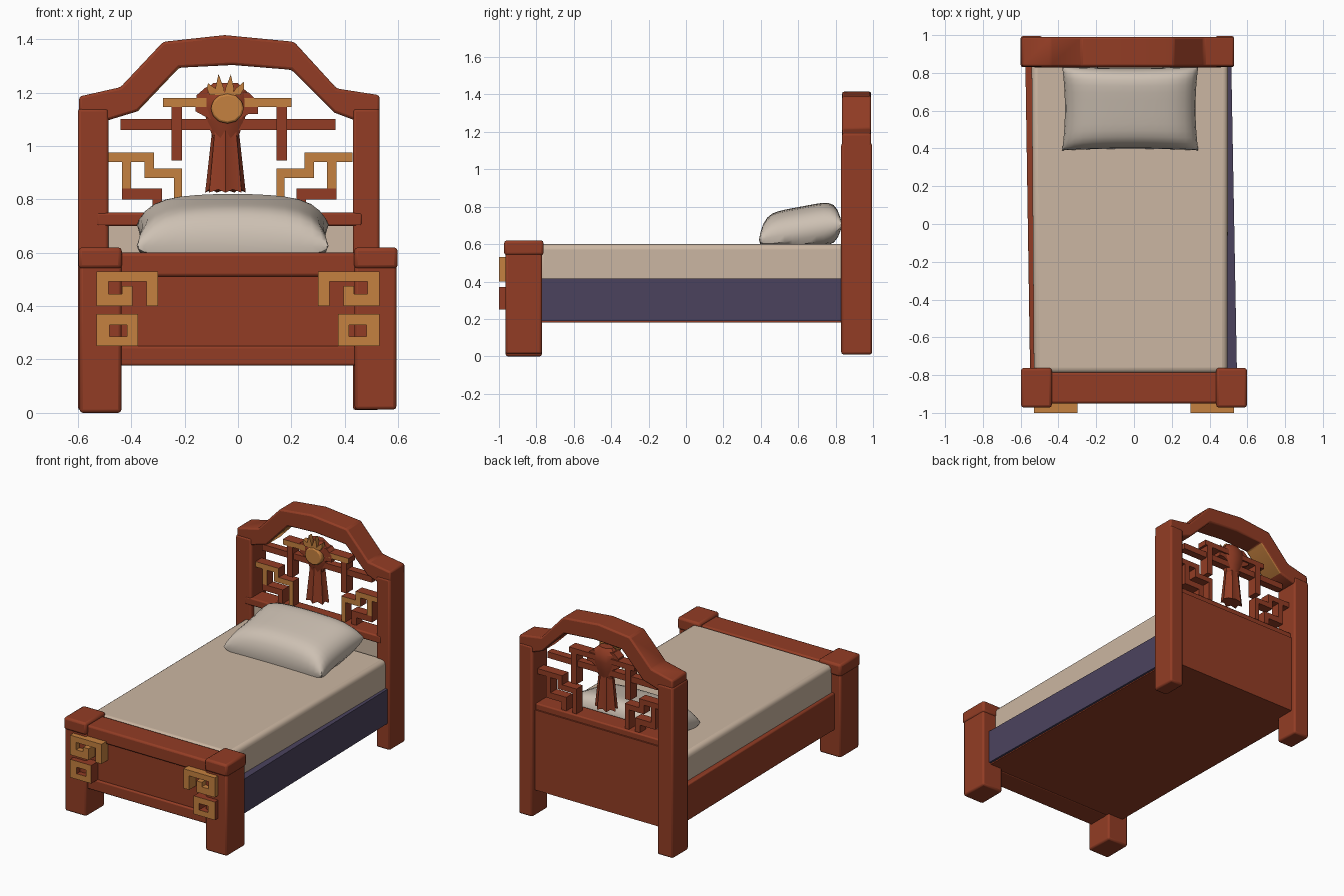
import bpy, bmesh, math
from mathutils import Vector

if "Cube" in bpy.data.objects:
    bpy.data.objects.remove(bpy.data.objects["Cube"])


def material(name, rgb):
    m = bpy.data.materials.new(name)
    m.diffuse_color = (*rgb, 1)
    m.use_nodes = True
    m.node_tree.nodes["Principled BSDF"].inputs["Base Color"].default_value = m.diffuse_color
    return m


RED = material("red wood", (0.29, 0.046, 0.018))
GOLD = material("gold paint", (0.56, 0.22, 0.05))
CREAM = material("cream sheet", (0.60, 0.47, 0.36))
PILLOW = material("pale pillow", (0.61, 0.53, 0.45))
NAVY = material("navy cloth", (0.07, 0.055, 0.11))


def finish(name, bm, mats, bevel=0.0, seg=2, rule=None):
    """Turn a bmesh into an object; rule(face) says which faces use the second colour."""
    bmesh.ops.recalc_face_normals(bm, faces=bm.faces)
    if rule:
        for f in bm.faces:
            f.material_index = int(rule(f))
    me = bpy.data.meshes.new(name)
    bm.to_mesh(me)
    bm.free()
    ob = bpy.data.objects.new(name, me)
    bpy.context.collection.objects.link(ob)
    for m in mats:
        me.materials.append(m)
    if bevel:
        b = ob.modifiers.new("Bevel", "BEVEL")
        b.width, b.segments = bevel, seg
    bpy.ops.object.select_all(action="DESELECT")
    ob.select_set(True)
    bpy.context.view_layer.objects.active = ob
    bpy.ops.object.shade_smooth_by_angle(angle=math.radians(35))
    return ob


def add_prism(bm, pts, a, b, axis):
    """Extrude a 2D outline along y (points are x,z) or z (points are x,y)."""
    def put(p, t):
        return (p[0], t, p[1]) if axis == "y" else (p[0], p[1], t)
    f = bm.faces.new([bm.verts.new(put(p, a)) for p in pts])
    r = bmesh.ops.extrude_face_region(bm, geom=[f])
    move = Vector((0, b - a, 0)) if axis == "y" else Vector((0, 0, b - a))
    bmesh.ops.translate(bm, vec=move, verts=[v for v in r["geom"] if isinstance(v, bmesh.types.BMVert)])


def prism(name, pts, a, b, mat, axis="y", bevel=0.0, seg=2, rule=None, second=None):
    bm = bmesh.new()
    add_prism(bm, pts, a, b, axis)
    return finish(name, bm, [mat, second] if second else [mat], bevel, seg, rule)


def bars(name, rects, y0, y1, mat, front=None, bevel=0.0):
    """Boxes given as x0, x1, z0, z1; optional other colour on front faces."""
    bm = bmesh.new()
    for x0, x1, z0, z1 in rects:
        add_prism(bm, [(x0, z0), (x1, z0), (x1, z1), (x0, z1)], y0, y1, "y")
    rule = (lambda f: f.normal.y < -0.5) if front else None
    return finish(name, bm, [mat, front] if front else [mat], bevel, 2, rule)


def mirror(rects, c):
    return [(2 * c - x1, 2 * c - x0, z0, z1) for x0, x1, z0, z1 in rects]


def loft(name, rings, sides, cx, cy, mat, pleat=0.0, flat=0.6):
    """Stacked rings of (z, radius); pleat makes alternate corners sink in."""
    bm = bmesh.new()
    loops = []
    for z, r in rings:
        loop = []
        for i in range(sides):
            a = 2 * math.pi * (i + 0.5) / sides
            k = r * (1 - pleat * (i % 2))
            loop.append(bm.verts.new((cx + k * math.cos(a), cy + flat * k * math.sin(a),
                                      z + pleat * 0.06 * (i % 2))))
        loops.append(loop)
    for lo, hi in zip(loops, loops[1:]):
        for i in range(sides):
            j = (i + 1) % sides
            bm.faces.new((lo[i], lo[j], hi[j], hi[i]))
    bm.faces.new(loops[0])
    bm.faces.new(loops[-1])
    return finish(name, bm, [mat])


# Headboard: posts, arch (gold under its left slope), back panel and shelf rail
bars("headboard_post_left", [(-0.6, -0.485, 0.01, 1.14)], 0.83, 0.995, RED, bevel=0.012)
bars("headboard_post_right", [(0.43, 0.53, 0.01, 1.14)], 0.83, 0.995, RED, bevel=0.012)
arch = [(-0.595, 1.09), (-0.595, 1.185), (-0.44, 1.22), (-0.28, 1.39), (-0.05, 1.415), (0.21, 1.39),
        (0.37, 1.215), (0.53, 1.19), (0.53, 1.09), (0.44, 1.095), (0.36, 1.125), (0.2, 1.285),
        (-0.02, 1.303), (-0.22, 1.293), (-0.375, 1.13), (-0.49, 1.095)]
prism("headboard_arch", arch, 0.835, 0.99, RED, bevel=0.01, second=GOLD,
      rule=lambda f: f.normal.z < -0.3 and -0.4 < f.calc_center_median().x < -0.2)
bars("headboard_panel", [(-0.5, 0.45, 0.18, 0.71)], 0.87, 0.965, RED)
bars("headboard_lining", [(-0.487, 0.432, 0.55, 0.70)], 0.862, 0.87, CREAM)
bars("headboard_rail", [(-0.53, 0.465, 0.70, 0.75)], 0.828, 0.955, RED, bevel=0.008)

# Headboard lattice, mirrored about the headboard's own middle
MID = -0.033
step_gold = [(-0.495, -0.315, 0.94, 0.975), (-0.35, -0.315, 0.915, 0.94), (-0.35, -0.21, 0.88, 0.915),
             (-0.24, -0.21, 0.75, 0.88), (-0.435, -0.40, 0.84, 0.94)]
step_red = [(-0.435, -0.285, 0.80, 0.84), (-0.32, -0.285, 0.745, 0.80)]
hanger = [(-0.25, -0.21, 0.945, 1.145)]
for side, turn in (("left", lambda r: r), ("right", lambda r: mirror(r, MID))):
    bars("gold_step_fret_" + side, turn(step_gold), 0.875, 0.94, RED, GOLD)
    bars("red_step_fret_" + side, turn(step_red), 0.875, 0.94, RED)
    bars("lattice_hanger_" + side, turn(hanger), 0.87, 0.94, RED)
bars("lattice_top_bar", [(-0.28, 0.2, 1.145, 1.18)], 0.87, 0.94, RED, GOLD)
bars("lattice_cross_bar", [(-0.44, 0.365, 1.06, 1.10)], 0.88, 0.93, RED)

# Tassel ornament: pleated skirt, body, shoulders, gold disc and crown
CX, CY = -0.047, 0.9
loft("tassel_skirt", [(0.825, 0.078), (0.93, 0.066), (1.07, 0.05)], 14, CX, CY, RED, pleat=0.2, flat=0.7)
loft("tassel_body", [(1.03, 0.05), (1.09, 0.075), (1.15, 0.092), (1.20, 0.09), (1.235, 0.05)], 8, CX, CY, RED,
     flat=0.62)
prism("tassel_shoulders", [(-0.16, 1.13), (-0.105, 1.10), (0.01, 1.10), (0.04, 1.12), (0.075, 1.12),
                           (0.075, 1.165), (0.04, 1.20), (-0.12, 1.22), (-0.155, 1.19)], 0.87, 0.93, RED)
disc = [(-0.04 + 0.062 * math.cos(i * math.pi / 6), 1.14 + 0.056 * math.sin(i * math.pi / 6)) for i in range(12)]
prism("gold_disc", disc, 0.838, 0.88, GOLD, bevel=0.008)
bm = bmesh.new()
for x, lean, top in ((-0.09, -0.022, 1.235), (-0.065, -0.008, 1.27), (-0.035, 0.008, 1.268), (-0.008, 0.03, 1.24)):
    add_prism(bm, [(x - 0.016, 1.19), (x + 0.016, 1.19), (x + 0.016 + lean / 2, 1.215), (x + lean, top),
                   (x - 0.016 + lean / 2, 1.215)], 0.845, 0.875, "y")
finish("gold_crown", bm, [GOLD])

# Footboard: chunky posts with caps, rails and a recessed panel
for side, s, base in (("left", -1, 0.0), ("right", 1, 0.012)):
    x0, x1 = sorted((s * 0.437, s * 0.593))
    bars("footboard_post_" + side, [(x0, x1, base, 0.56)], -0.965, -0.77, RED, bevel=0.012)
    x0, x1 = sorted((s * 0.435, s * 0.598))
    bars("footboard_post_cap_" + side, [(x0, x1, 0.54, 0.62)], -0.972, -0.762, RED, bevel=0.014)
bars("footboard_top_rail", [(-0.45, 0.45, 0.51, 0.60)], -0.95, -0.785, RED, bevel=0.012)
bars("footboard_bottom_rail", [(-0.45, 0.45, 0.177, 0.25)], -0.945, -0.79, RED, bevel=0.008)
bars("footboard_panel", [(-0.45, 0.45, 0.24, 0.52)], -0.93, -0.80, RED)

# Gold key frets on the footboard
spiral = [(-0.53, -0.30, 0.493, 0.53), (-0.53, -0.485, 0.445, 0.493), (-0.53, -0.395, 0.40, 0.445),
          (-0.435, -0.395, 0.445, 0.475), (-0.342, -0.30, 0.40, 0.493)]
ring = [(-0.53, -0.375, 0.33, 0.37), (-0.53, -0.375, 0.25, 0.287), (-0.53, -0.482, 0.287, 0.33),
        (-0.415, -0.375, 0.287, 0.33)]
for side, turn in (("left", lambda r: r), ("right", lambda r: mirror(r, 0))):
    bars("key_fret_" + side, turn(spiral), -1.0, -0.92, GOLD)
    bars("square_fret_" + side, turn(ring), -1.0, -0.92, RED, GOLD)

# Bed base: underside board, red left rail and navy right side
prism("base_board", [(-0.55, -0.8), (0.53, -0.8), (0.5, 0.88), (-0.56, 0.88)], 0.18, 0.40, RED, "z")
prism("side_rail_left", [(-0.55, -0.79), (-0.52, -0.79), (-0.53, 0.85), (-0.575, 0.85)], 0.18, 0.42, RED, "z",
      bevel=0.008)
prism("side_cloth_right", [(0.49, -0.79), (0.545, -0.79), (0.515, 0.85), (0.48, 0.85)], 0.188, 0.415, NAVY, "z")

# Mattress with softened edges
prism("mattress", [(-0.53, -0.79), (0.495, -0.79), (0.498, 0.862), (-0.542, 0.862)], 0.36, 0.60, CREAM, "z",
      bevel=0.03, seg=4)

# Pillow: two puffed sheets sharing a rim, higher towards the headboard
N = 16
bm = bmesh.new()
for sign in (1, -1):
    grid = []
    for i in range(N + 1):
        row = []
        for j in range(N + 1):
            u = math.sin(math.pi * (i / N - 0.5))
            v = math.sin(math.pi * (j / N - 0.5))
            puff = math.sqrt(max(0, (1 - abs(u) ** 6) * (1 - abs(v) ** 6)))
            mid = 0.665 + 0.04 * v
            z = mid + 0.135 * puff * (0.8 + 0.2 * (1 - u * u)) if sign > 0 else max(0.597, mid - 0.11 * puff)
            x = -0.02 + 0.36 * u * (1 - 0.04 * (1 - v * v))
            y = 0.612 + 0.222 * v * (1 - 0.04 * (1 - u * u))
            row.append(bm.verts.new((x, y, z)))
        grid.append(row)
    for i in range(N):
        for j in range(N):
            bm.faces.new((grid[i][j], grid[i + 1][j], grid[i + 1][j + 1], grid[i][j + 1]))
bmesh.ops.remove_doubles(bm, verts=bm.verts, dist=0.0005)
finish("pillow", bm, [PILLOW])
